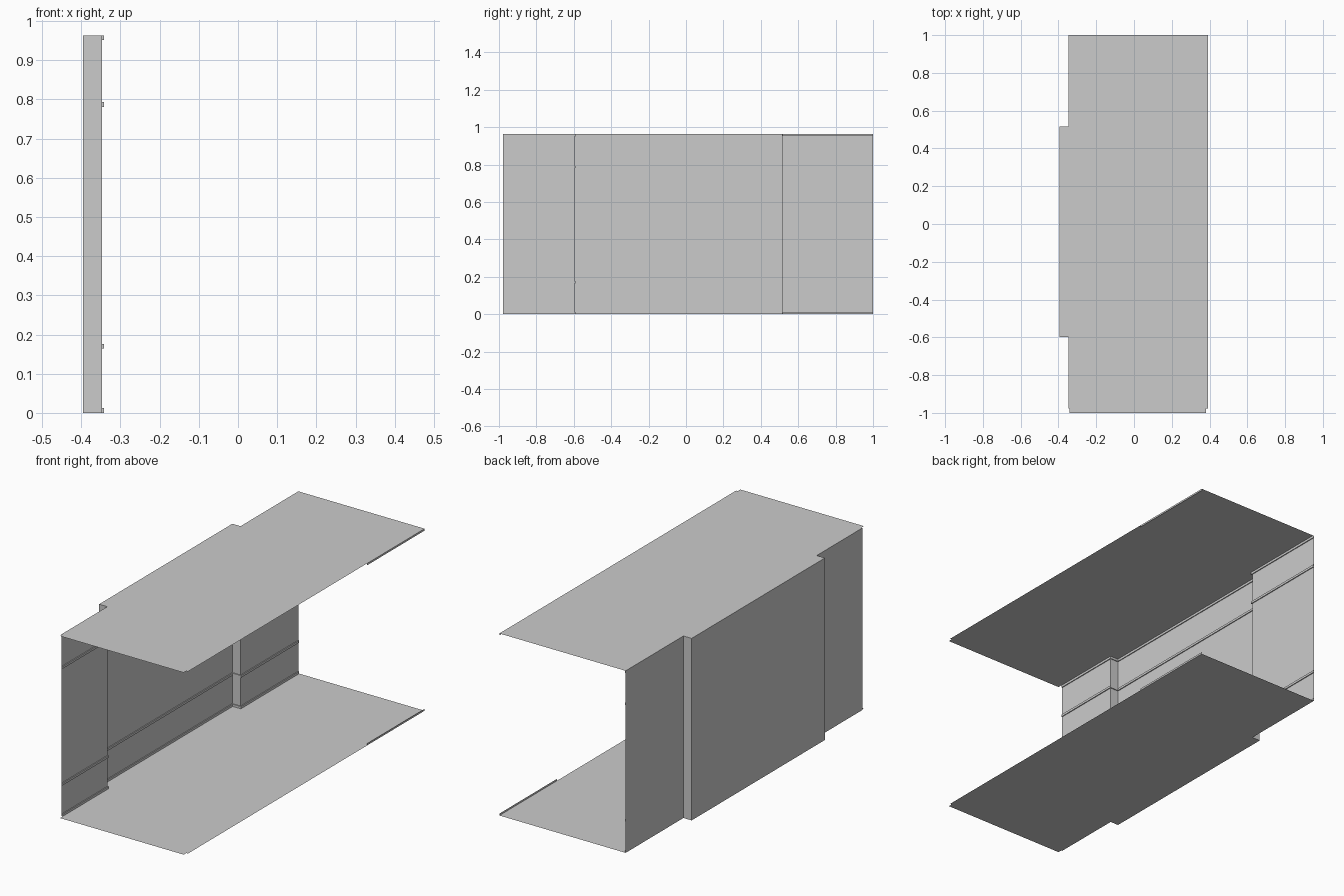
import bpy
from mathutils import Vector

if "Cube" in bpy.data.objects:
    bpy.data.objects.remove(bpy.data.objects["Cube"])

HEIGHT = 0.963
WALL_X, BUMP_X, EDGE_X = -0.347, -0.395, 0.392
FRONT, BACK = -0.978, 1.0
BUMP_FRONT, BUMP_BACK = -0.597, 0.517
RIB_DEPTH, RIB_TALL = 0.005, 0.012

grey = bpy.data.materials.new("sheet grey")
grey.use_nodes = True
grey.diffuse_color = (0.6, 0.6, 0.6, 1)
shader = grey.node_tree.nodes["Principled BSDF"]
shader.inputs["Base Color"].default_value = grey.diffuse_color


def add_mesh(name, verts, faces):
    mesh = bpy.data.meshes.new(name)
    mesh.from_pydata(verts, [], faces)
    mesh.materials.append(grey)
    obj = bpy.data.objects.new(name, mesh)
    bpy.context.collection.objects.link(obj)
    return obj


def sweep(name, rings):
    """Join equally long rows of points with quads."""
    n = len(rings[0])
    verts = [p for ring in rings for p in ring]
    faces = [(r * n + i, r * n + i + 1, (r + 1) * n + i + 1, (r + 1) * n + i)
             for r in range(len(rings) - 1) for i in range(n - 1)]
    return add_mesh(name, verts, faces)


def flat_rect(name, x0, x1, y0, y1, z):
    return add_mesh(name, [(x0, y0, z), (x1, y0, z), (x1, y1, z), (x0, y1, z)],
                    [(0, 1, 2, 3)])


def inner_offset(path, d):
    """Mitred offset of a right-angled plan path towards the open side."""
    normals = []
    for a, b in zip(path, path[1:]):
        t = (b - a).normalized()
        normals.append(Vector((t.y, -t.x)))
    out = []
    for i, p in enumerate(path):
        before = normals[max(i - 1, 0)]
        after = normals[min(i, len(normals) - 1)]
        shift = before if before == after else before + after
        out.append(p + shift * d)
    return out


# Side wall, stepped out in the middle
plan = [Vector(p) for p in (
    (WALL_X, FRONT), (WALL_X, BUMP_FRONT), (BUMP_X, BUMP_FRONT),
    (BUMP_X, BUMP_BACK), (WALL_X, BUMP_BACK), (WALL_X, BACK))]
sweep("side_wall", [[(p.x, p.y, z) for p in plan] for z in (0, HEIGHT)])

# Slim ribs along the inside of the wall
inner = inner_offset(plan, RIB_DEPTH)
rib_heights = {"bottom": 0, "lower": 0.164, "upper": 0.781,
               "top": HEIGHT - RIB_TALL}
for label, z in rib_heights.items():
    section = [(plan, z), (inner, z), (inner, z + RIB_TALL), (plan, z + RIB_TALL)]
    sweep(label + "_wall_rib", [[(p.x, p.y, h) for p in path] for path, h in section])

# Floor and roof sheets, each with a front flap, a step cap and an edge lip
for label, z, inward in (("floor", 0, 1), ("roof", HEIGHT, -1)):
    flat_rect(label + "_sheet", WALL_X, EDGE_X, FRONT, BACK, z)
    flat_rect(label + "_front_flap", WALL_X + 0.006, EDGE_X - 0.01, -1, FRONT, z)
    flat_rect(label + "_step_cap", BUMP_X, WALL_X, BUMP_FRONT, BUMP_BACK, z)
    sweep(label + "_edge_lip", [[(EDGE_X, BUMP_BACK, h), (EDGE_X, BACK, h)]
                                for h in (z, z + inward * 0.01)])
